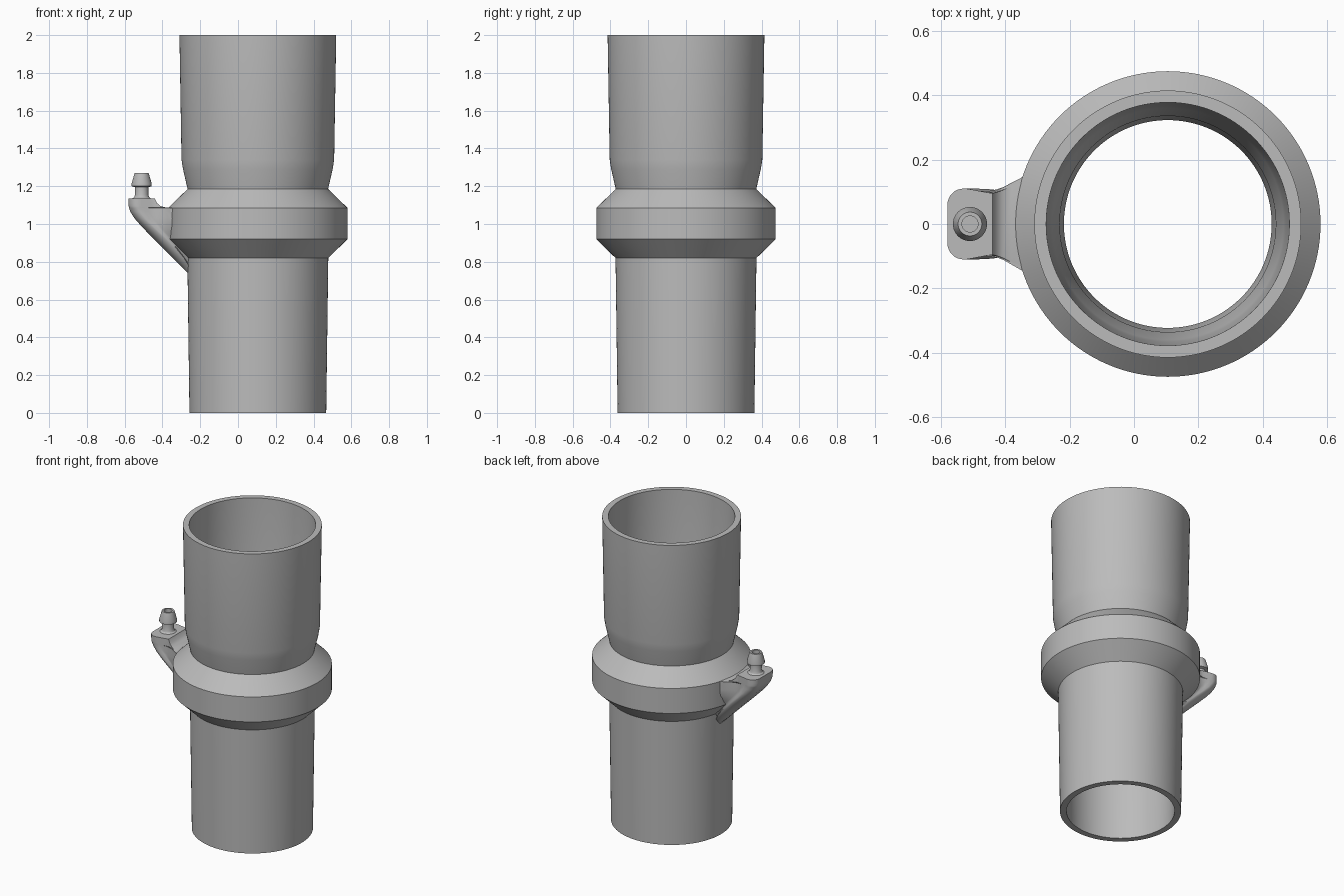
import bpy, bmesh, math

cube = bpy.data.objects.get("Cube")
if cube:
    bpy.data.objects.remove(cube, do_unlink=True)

mat = bpy.data.materials.new("plain grey")
mat.use_nodes = True
GREY = (0.5, 0.5, 0.5, 1)
mat.diffuse_color = GREY
mat.node_tree.nodes["Principled BSDF"].inputs["Base Color"].default_value = GREY


def loft(name, rings, closed=False, angle=25):
    """Skin a list of equal point rings, capping or joining the ends."""
    bm = bmesh.new()
    loops = [[bm.verts.new(p) for p in ring] for ring in rings]
    n = len(loops[0])
    pairs = list(zip(loops, loops[1:]))
    if closed:
        pairs.append((loops[-1], loops[0]))
    else:
        bm.faces.new(loops[0])
        bm.faces.new(loops[-1])
    for a, b in pairs:
        for i in range(n):
            j = (i + 1) % n
            bm.faces.new((a[i], a[j], b[j], b[i]))
    bmesh.ops.recalc_face_normals(bm, faces=bm.faces[:])
    mesh = bpy.data.meshes.new(name)
    bm.to_mesh(mesh)
    bm.free()
    mesh.materials.append(mat)
    obj = bpy.data.objects.new(name, mesh)
    bpy.context.collection.objects.link(obj)
    bpy.ops.object.select_all(action="DESELECT")
    obj.select_set(True)
    bpy.context.view_layer.objects.active = obj
    bpy.ops.object.shade_smooth_by_angle(angle=math.radians(angle))
    return obj


def lathe(name, profile, cx, sides, closed):
    """Turn a (radius, height) profile about a vertical axis at x = cx."""
    turn = [math.tau * i / sides for i in range(sides)]
    rings = [[(cx + r * math.cos(a), r * math.sin(a), z) for a in turn]
             for r, z in profile]
    return loft(name, rings, closed)


# Hollow coupling: lower pipe, chamfered collar, flared upper sleeve
outside = [(0.362, 0), (0.373, 0.82), (0.475, 0.92), (0.475, 1.085),
           (0.372, 1.185), (0.396, 1.29), (0.404, 1.34), (0.415, 2)]
inside = [(0.378, 2), (0.367, 1.34), (0.36, 1.29), (0.336, 1.185), (0.323, 0)]
lathe("pipe_coupling", outside + inside, 0.105, 128, True)

# Barbed hose nipple with a blind bore
nipple = [(0.052, 1.133), (0.04, 1.142), (0.035, 1.155), (0.035, 1.195),
          (0.053, 1.2), (0.053, 1.215), (0.037, 1.27), (0.025, 1.27),
          (0.025, 1.138)]
lathe("hose_nipple", nipple, -0.51, 40, False)


# Bracket arm: horizontal slices with rounded outer corners and a flared root
def slice_outline(z, outer, inner, width, corner, flare):
    half = []
    for i in range(9):
        a = math.pi / 2 * i / 8
        half.append((outer + corner * (1 - math.cos(a)),
                     width - corner + corner * math.sin(a)))
    start = half[-1][0]
    for i in range(1, 13):
        x = start + (inner - start) * i / 12
        root = min(max((x + 0.46) / 0.12, 0), 1)
        waist = 0.015 * min(max((x + 0.52) / 0.08, 0), 1)
        half.append((x, width - waist + flare * root ** 2))
    return ([(x, -y, z) for x, y in reversed(half)] + [(x, y, z) for x, y in half])


# height, outer x, inner x, half width, corner radius, root flare
slices = [(0.735, -0.26, -0.245, 0.03, 0.01, 0),
          (0.78, -0.306, -0.245, 0.06, 0.045, 0),
          (0.82, -0.345, -0.245, 0.08, 0.06, 0),
          (0.88, -0.405, -0.25, 0.094, 0.07, 0.01),
          (0.94, -0.465, -0.25, 0.102, 0.07, 0.035),
          (0.99, -0.513, -0.25, 0.108, 0.065, 0.055),
          (1.03, -0.548, -0.25, 0.11, 0.06, 0.055),
          (1.065, -0.57, -0.25, 0.11, 0.055, 0.055),
          (1.085, -0.577, -0.25, 0.11, 0.052, 0.055),
          (1.087, -0.577, -0.38, 0.11, 0.05, 0.055),
          (1.095, -0.579, -0.41, 0.11, 0.05, 0.055),
          (1.11, -0.58, -0.428, 0.11, 0.05, 0.05),
          (1.135, -0.58, -0.44, 0.11, 0.05, 0.03)]
loft("bracket_arm", [slice_outline(*s) for s in slices], angle=45)
